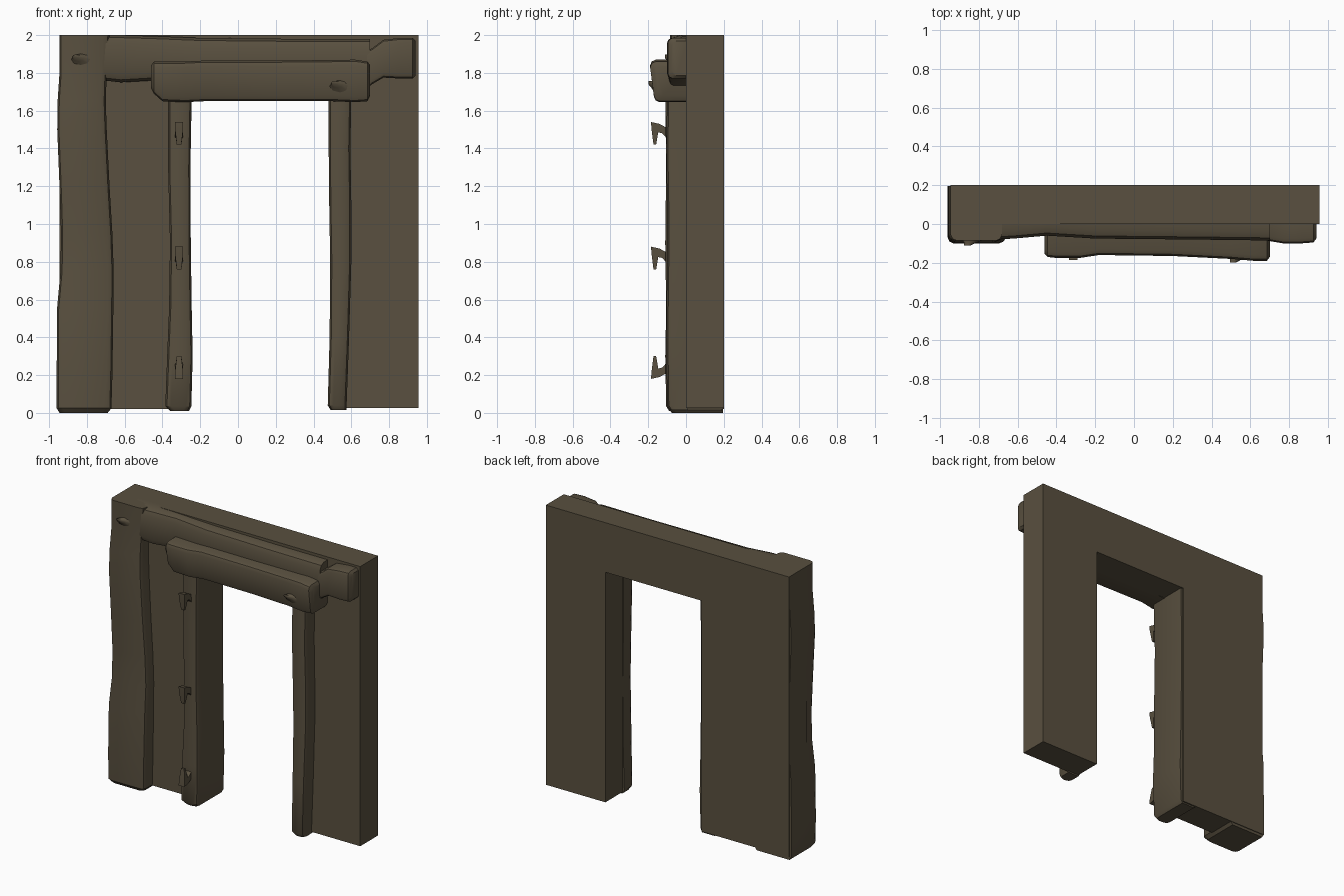
import bpy, bmesh, math

WOOD = bpy.data.materials.new("dark_brown_wood")
WOOD.diffuse_color = (0.100, 0.080, 0.050, 1)


def finish(name, bm, angle=32):
    bmesh.ops.recalc_face_normals(bm, faces=bm.faces)
    me = bpy.data.meshes.new(name)
    bm.to_mesh(me)
    bm.free()
    me.materials.append(WOOD)
    for p in me.polygons:
        p.use_smooth = True
    me.set_sharp_from_angle(angle=math.radians(angle))
    ob = bpy.data.objects.new(name, me)
    bpy.context.collection.objects.link(ob)
    return ob


def skin(name, rings, angle=32):
    """Join equal rings of points into a capped solid."""
    bm = bmesh.new()
    loops = [[bm.verts.new(p) for p in r] for r in rings]
    n = len(loops[0])
    for a, b in zip(loops, loops[1:]):
        for i in range(n):
            j = (i + 1) % n
            bm.faces.new((a[i], a[j], b[j], b[i]))
    bm.faces.new(loops[0])
    bm.faces.new(loops[-1])
    return finish(name, bm, angle)


def timber(name, axis, stations, back, chamfer=0.025, tilt=0.0):
    """Hewn timber along x or z; stations are (along, low side, high side, front y)."""
    rings = []
    for a, lo, hi, f in stations:
        c = chamfer
        sec = [(lo, back), (lo, f + c), (lo + c * .3, f + c * .3), (lo + c, f),
               (hi - c, f - tilt), (hi - c * .3, f + c * .3 - tilt),
               (hi, f + c - tilt), (hi, back)]
        rings.append([(a, y, t) if axis == 'x' else (t, y, a) for t, y in sec])
    return skin(name, rings)


# Wall slab with the doorway cut out
outline = [(-.945, .02), (-.26, .02), (-.26, 1.65), (.49, 1.65),
           (.49, .025), (.955, .025), (.955, 2), (-.945, 2)]
skin("wall_slab", [[(x, y, z) for x, z in outline] for y in (0.0, 0.2)])

# Wavy outer post on the left
timber("left_post", 'z', [
    (0.0, -.945, -.69, -.075), (.025, -.96, -.67, -.095), (.2, -.96, -.665, -.10),
    (.55, -.958, -.66, -.095), (.75, -.94, -.658, -.085), (.95, -.937, -.665, -.085),
    (1.2, -.945, -.68, -.09), (1.5, -.957, -.695, -.095), (1.65, -.955, -.70, -.09),
    (1.8, -.945, -.695, -.085), (2.0, -.945, -.68, -.085)], .195, .03)

# Door jambs
timber("left_jamb", 'z', [
    (.01, -.36, -.26, -.09), (.035, -.385, -.247, -.105), (.3, -.375, -.24, -.11),
    (.55, -.365, -.245, -.105), (.9, -.36, -.25, -.11), (1.3, -.37, -.252, -.105),
    (1.68, -.37, -.245, -.11)], .19, .03)
timber("right_jamb", 'z', [
    (.015, .49, .575, -.085), (.04, .475, .575, -.10), (.4, .485, .588, -.105),
    (.8, .488, .60, -.10), (1.1, .483, .60, -.10), (1.4, .48, .595, -.105),
    (1.68, .48, .60, -.10)], .01, .03)

# Beam across the top, with its end showing at the right
timber("top_beam", 'x', [
    (-.80, 1.77, 2.0, -.085), (-.62, 1.75, 2.0, -.075), (-.45, 1.76, 1.995, -.06),
    (-.2, 1.76, 1.985, -.075), (.3, 1.76, 1.98, -.08), (.70, 1.75, 1.98, -.085)],
    .03, .045)
timber("beam_end", 'x', [
    (.66, 1.70, 1.91, -.08), (.71, 1.74, 1.93, -.09), (.77, 1.775, 1.975, -.10),
    (.86, 1.77, 1.985, -.10), (.925, 1.77, 1.985, -.095), (.94, 1.785, 1.97, -.075)],
    .01, .025)

# Heavy lintel over the door
timber("lintel", 'x', [
    (-.46, 1.72, 1.84, -.135), (-.445, 1.69, 1.86, -.15), (-.40, 1.65, 1.86, -.155),
    (-.28, 1.645, 1.86, -.155), (-.18, 1.65, 1.865, -.14), (.2, 1.65, 1.865, -.145),
    (.5, 1.65, 1.868, -.16), (.62, 1.645, 1.87, -.17), (.685, 1.65, 1.86, -.17),
    (.70, 1.68, 1.84, -.15)], .02, .03, .02)

# Iron-style hinge hooks: the lowest one points up
profile = [(-.095, .0), (-.14, .025), (-.185, .035), (-.183, .0), (-.172, -.085),
           (-.158, -.085), (-.147, -.02), (-.125, -.025), (-.095, -.06)]


def hook(name, x, z, flip):
    def half(z0):
        return .012 if z0 < -.07 else .022
    rings = [[(x + s * half(dz), y, z + flip * dz) for y, dz in profile]
             for s in (-1, 1)]
    skin(name, rings, 40)


for label, z, flip in (("top", 1.505, 1), ("middle", .845, 1), ("bottom", .215, -1)):
    hook("hinge_hook_" + label, -.312, z, flip)


# Small knots left by trimmed branches
def knot(name, x, y, z, slant):
    rings = []
    for r, d in ((.055, 0), (.03, .015), (.016, .03)):
        rings.append([(x + slant * d + r * math.cos(t * math.pi / 4), y - d,
                       z + d * .6 + r * .6 * math.sin(t * math.pi / 4)) for t in range(8)])
    skin(name, rings, 60)


knot("post_knot", -.83, -.082, 1.87, -1)
knot("lintel_knot", .54, -.168, 1.73, -1)
